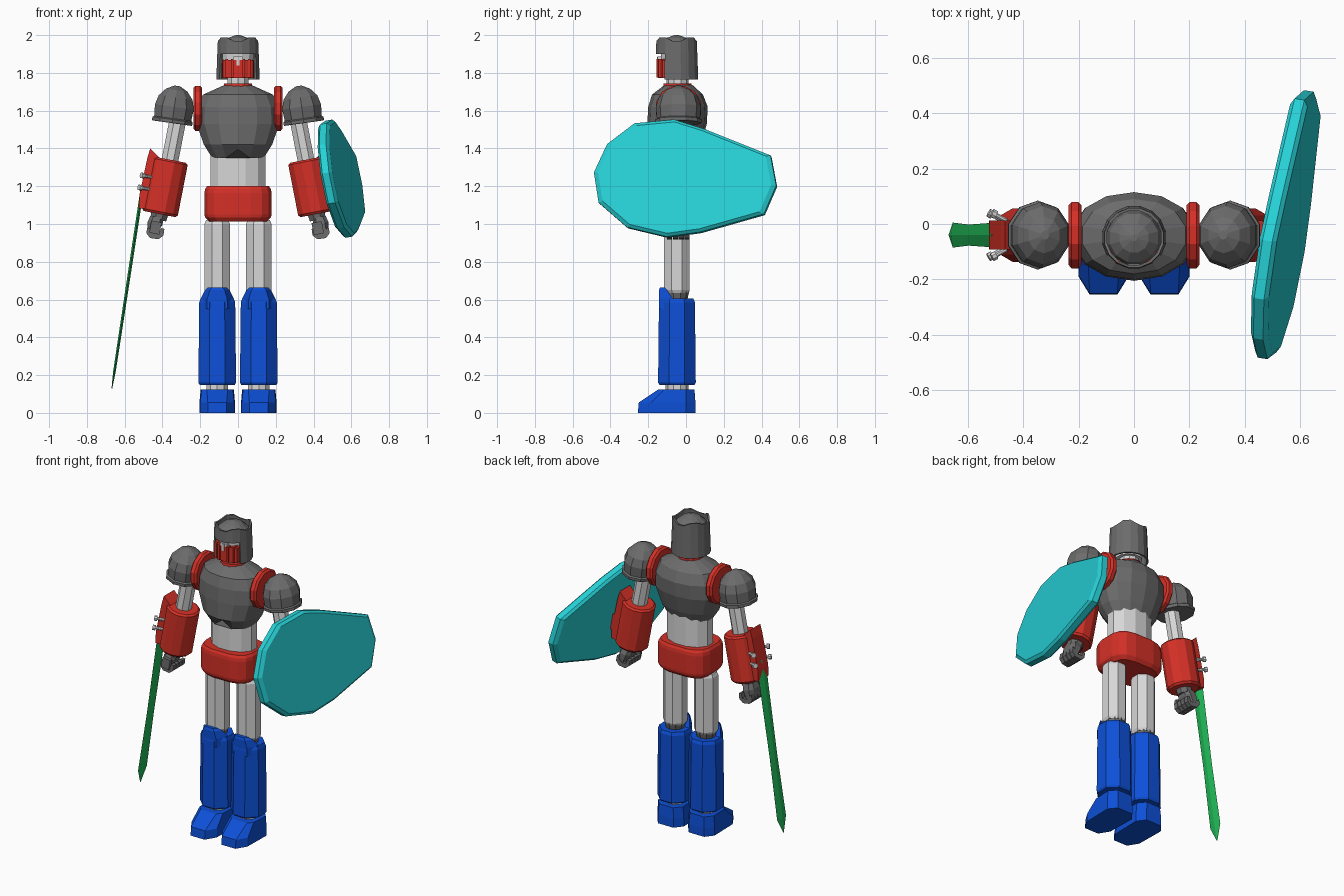
import bpy, bmesh, math
from mathutils import Matrix, Vector

if "Cube" in bpy.data.objects:
    bpy.data.objects.remove(bpy.data.objects["Cube"])


def material(name, rgb):
    m = bpy.data.materials.new(name)
    m.diffuse_color = (*rgb, 1)
    m.use_nodes = True
    m.node_tree.nodes["Principled BSDF"].inputs["Base Color"].default_value = m.diffuse_color
    return m


GREY = material("dark grey", (0.15, 0.15, 0.15))
WHITE = material("off white", (0.68, 0.68, 0.68))
RED = material("red", (0.66, 0.03, 0.02))
BLUE = material("blue", (0.004, 0.08, 0.68))
CYAN = material("cyan", (0.02, 0.64, 0.68))
GREEN = material("green", (0.015, 0.5, 0.1))


def finish(name, bm, mat, matrix=None):
    bmesh.ops.recalc_face_normals(bm, faces=bm.faces)
    me = bpy.data.meshes.new(name)
    bm.to_mesh(me)
    bm.free()
    me.materials.append(mat)
    ob = bpy.data.objects.new(name, me)
    if matrix:
        ob.matrix_world = matrix
    bpy.context.collection.objects.link(ob)
    return ob


def loft(name, rings, mat, matrix=None):
    """Skin a stack of equal-length point rings and cap both ends."""
    bm = bmesh.new()
    rows = [[bm.verts.new(p) for p in r] for r in rings]
    n = len(rows[0])
    for a, b in zip(rows, rows[1:]):
        for i in range(n):
            j = (i + 1) % n
            bm.faces.new((a[i], a[j], b[j], b[i]))
    bm.faces.new(rows[0])
    bm.faces.new(rows[-1])
    return finish(name, bm, mat, matrix)


def ring(z, rx, ry, n=12, x=0, y=0, power=1.0, front=None):
    """Elliptic ring; power < 1 squares it, front is another radius for -y."""
    pts = []
    for i in range(n):
        a = 2 * math.pi * (i + 0.5) / n
        c, s = math.cos(a), math.sin(a)
        r = front if front and s < 0 else ry
        pts.append((x + rx * math.copysign(abs(c) ** power, c),
                    y + r * math.copysign(abs(s) ** power, s), z))
    return pts


def tube(name, levels, mat, n=12, x=0, y=0, matrix=None):
    return loft(name, [ring(z, r, r, n, x, y) for z, r in levels], mat, matrix)


def prism(name, poly, half, mat, matrix=None):
    """Extrude an (x, z) polygon by +-half along y."""
    return loft(name, [[(x, h, z) for x, z in poly] for h in (-half, half)], mat, matrix)


def box(name, lo, hi, mat, matrix=None):
    rings = [[(lo[0], lo[1], z), (hi[0], lo[1], z), (hi[0], hi[1], z), (lo[0], hi[1], z)]
             for z in (lo[2], hi[2])]
    return loft(name, rings, mat, matrix)


# Torso
chest = []
for z, rx, back, front in [(1.35, .14, .09, .12), (1.42, .185, .12, .165), (1.53, .225, .15, .165),
                           (1.62, .22, .155, .16), (1.685, .19, .13, .14), (1.735, .075, .075, .075)]:
    r = ring(z, rx, back, 14, 0, -.04, .95, front)
    if z < 1.4:  # notch between the two chest muscles
        r = [(x, y, pz + (.045 if abs(x) < .05 and y < 0 else 0)) for x, y, pz in r]
    chest.append(r)
loft("chest", chest, GREY)
loft("waist", [ring(z, .15, .105, 12, 0, -.04) for z in (1.17, 1.4)], WHITE)
loft("hip_belt", [ring(z, .18 * s, .145 * s, 16, 0, -.045, .6)
                  for z, s in [(1.013, .86), (1.035, .98), (1.05, 1), (1.165, 1), (1.185, .98), (1.2, .92)]], RED)

# Neck and head
HY = -.05
tube("collar", [(1.715, .08), (1.745, .075)], RED, 12, 0, -.045)
tube("neck", [(1.72, .058), (1.8, .058)], WHITE, 10, 0, -.045)
tube("head", [(1.775, .08), (1.94, .086)], WHITE, 12, 0, HY)
tube("helmet_dome", [(1.92, .1), (1.955, .09), (1.985, .055), (2.0, .012)], GREY, 12, 0, HY)

bm = bmesh.new()
N = 16
rows = []
for k, rad in enumerate((.112, .107, .104)):
    row = []
    for i in range(N):
        a = 2 * math.pi * (i + .5) / N
        z = (1.765, 1.9, 1.955 + .035 * abs(math.sin(2 * a)))[k]
        row.append(bm.verts.new((rad * math.cos(a), HY + rad * math.sin(a), z)))
    rows.append(row)
for k in range(2):
    for i in range(N):
        j = (i + 1) % N
        mid = 2 * math.pi * (i + 1) / N
        if k == 0 and math.sin(mid) < -.6:
            continue  # open face
        bm.faces.new((rows[k][i], rows[k][j], rows[k + 1][j], rows[k + 1][i]))
helmet = finish("helmet", bm, GREY)
mod = helmet.modifiers.new("wall", "SOLIDIFY")
mod.thickness, mod.offset = .01, 0

mask = [(-.086, -.09), (-.08, -.125), (-.035, -.148), (.035, -.148), (.08, -.125), (.086, -.09)]
loft("face_mask", [[(x, y, z) for x, y in mask] for z in (1.772, 1.868)], RED)
for x in (-.06, -.03, .03, .06):
    y = -.152 if abs(x) < .05 else -.141
    box("mask_rib", (x - .007, y - .004, 1.775), (x + .007, -.1, 1.873), RED)
box("nose_guard", (-.009, -.154, 1.84), (.009, -.1, 1.885), WHITE)
box("brow_strip", (-.025, -.15, 1.868), (.025, -.1, 1.888), WHITE)

for s in (-1, 1):
    # Legs
    X, Y = s * .11, -.048
    foot = [(0, [(.05, -.255), (.09, -.19), (.094, 0), (.055, .05)]),
            (.055, [(.05, -.25), (.09, -.185), (.094, 0), (.055, .05)]),
            (.125, [(.055, -.145), (.083, -.115), (.088, 0), (.05, .045)])]
    loft("foot", [[(X + x, y, z) for x, y in p] + [(X - x, y, z) for x, y in reversed(p)]
                  for z, p in foot], BLUE)
    tube("ankle", [(.11, .06), (.17, .06)], WHITE, 10, X, Y)
    tube("boot", [(.148, .1), (.16, .108), (.585, .103), (.605, .095)], BLUE, 8, X, Y)
    knee = [(.55, .09, -.142, -.07), (.605, .088, -.142, -.07), (.65, .065, -.143, -.1),
            (.665, .048, -.138, -.115)]
    loft("knee_guard", [[(X - w, b, z), (X - w * .6, f, z), (X + w * .6, f, z), (X + w, b, z)]
                        for z, w, f, b in knee], BLUE)
    tube("knee_joint", [(.58, .05), (.645, .066)], GREY, 10, X, Y)
    tube("thigh", [(.635, .066), (.65, .073), (1.0, .073), (1.02, .064)], WHITE, 8, X, Y)

    # Shoulder
    turn = Matrix.Rotation(math.pi / 2, 4, 'Y')
    tube("shoulder_band", [(-.023, .112), (-.012, .124), (.012, .124), (.023, .112)], RED, 12,
         matrix=Matrix.Translation((s * .213, -.04, 1.612)) @ turn)
    M = Matrix.Translation((s * .337, -.04, 1.62)) @ Matrix.Rotation(math.radians(-s * 8), 4, 'Y')
    loft("shoulder", [ring(z, r, r * 1.1, 10) for z, r in
                      [(-.087, .11), (-.082, .113), (-.068, .113), (-.062, .104), (0, .109),
                       (.05, .095), (.09, .06), (.112, .015)]], GREY, M)

    # Arm, drawn straight down and tilted outward
    A = Matrix.Translation((s * .305, -.04, 1.62)) @ Matrix.Rotation(math.radians(-s * 11), 4, 'Y')
    tube("upper_arm", [(-.03, .048), (-.33, .048)], WHITE, 8, matrix=A)
    tube("forearm", [(-.285, .088), (-.295, .1), (-.565, .1), (-.578, .09)], RED, 12, matrix=A)
    prism("forearm_plate", [(s * o, -t) for o, t in
                            [(.115, .246), (.045, .295), (.06, .56), (.112, .57), (.124, .5), (.12, .3)]],
          .052, RED, A)

    # Fist with four curled fingers and a thumb
    tube("wrist", [(-.57, .05), (-.61, .045)], GREY, 8, matrix=A)
    loft("palm", [ring(-t, rx, ry, 8, s * x, 0, .7) for t, rx, ry, x in
                  [(.595, .038, .045, .01), (.63, .042, .06, .014), (.69, .026, .058, .02)]], GREY, A)
    curl = [(.05, .655), (.05, .69), (.025, .712), (-.02, .71), (-.042, .685), (-.04, .65),
            (-.022, .65), (-.02, .68), (.012, .685)]
    for k in range(4):
        F = A @ Matrix.Translation((0, -.047 + k * .031, 0))
        prism("finger", [(s * x, -t) for x, t in curl], .0135, GREY, F)
    box("thumb", (-.035, -.075, -.685), (.02, -.055, -.62), GREY, A)

    if s < 0:
        # Bolts holding the blade mount
        for t in (.395, .46):
            for d in (-1, 1):
                aim = Vector((-1, d * .55, 0)).to_track_quat('Z', 'Y').to_matrix().to_4x4()
                tube("mount_bolt", [(-.04, .009), (.008, .009), (.009, .016), (.026, .016)], WHITE, 8,
                     matrix=A @ Matrix.Translation((-.112, d * .068, -t)) @ aim)

# Sword blade: flat diamond section hanging from the forearm
blade = []
for z, w, th in [(1.2, .045, .009), (1.05, .043, .009), (.6, .038, .008), (.22, .045, .007), (.13, .004, .002)]:
    x = -.505 - (1.2 - z) * .152
    blade.append([(x + th, -.04, z), (x, -.04 + w, z), (x - th, -.04, z), (x, -.04 - w, z)])
loft("sword_blade", blade, GREEN)

# Shield: chamfered outline on a plane tilted like the forearm
outline = [(-.27, 1.53), (-.06, 1.55), (.10, 1.50), (.45, 1.36), (.48, 1.20), (.415, 1.05),
           (.08, .955), (-.10, .93), (-.31, .98), (-.46, 1.11), (-.485, 1.27), (-.415, 1.42)]
normal = Vector((1, -.16, .18)).normalized()
shield = []
for depth, k in [(-.032, .95), (-.018, 1), (.018, 1), (.032, .95)]:
    r = []
    for y, z in outline:
        y, z = y * k, 1.24 + (z - 1.24) * k
        r.append(Vector((.545 + .16 * y - .18 * (z - 1.25), y, z)) + normal * depth)
    shield.append(r)
loft("shield", shield, CYAN)
box("shield_bracket", (.43, -.09, 1.14), (.53, .01, 1.24), RED)
